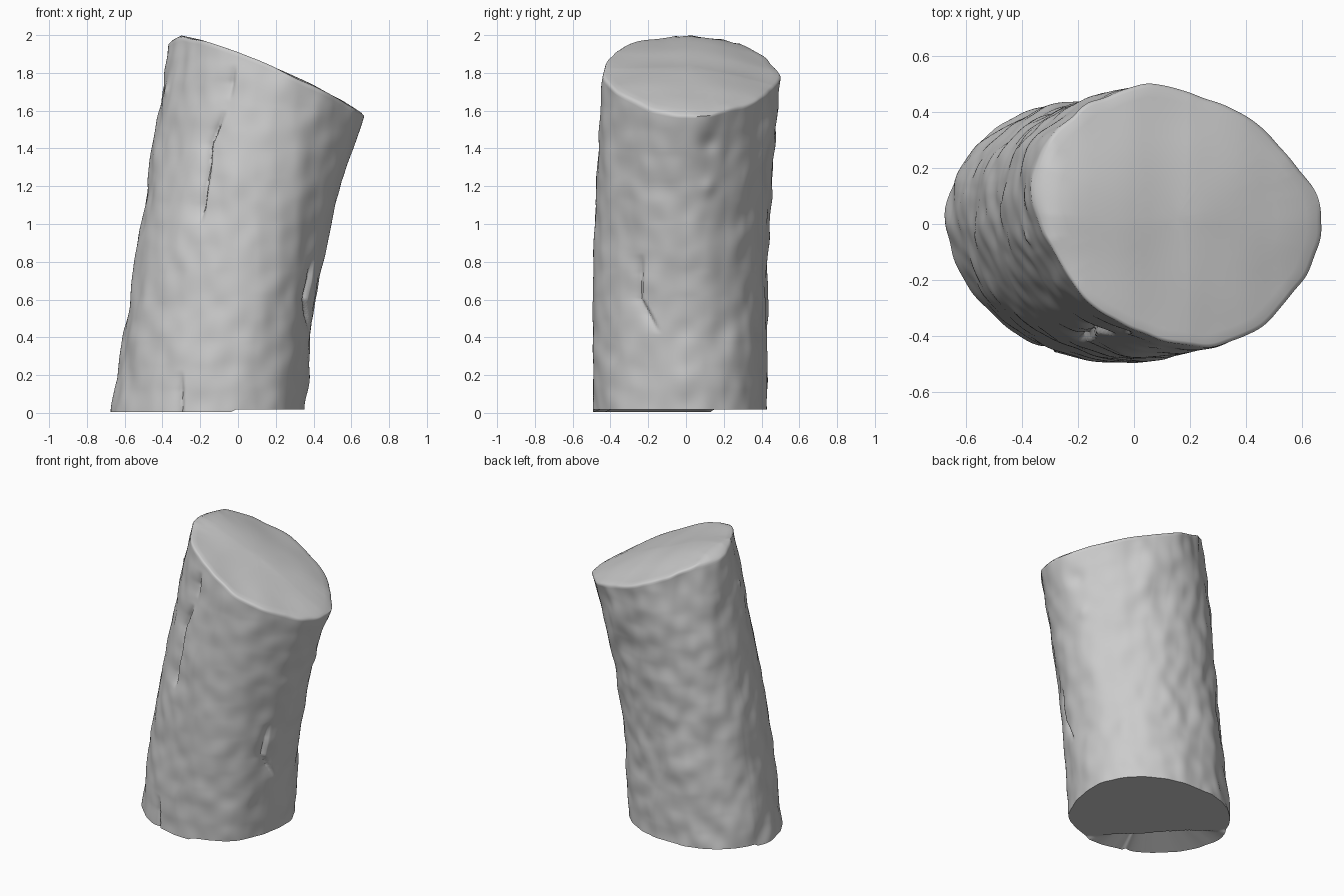
import bpy, bmesh, math
from math import pi, sin, cos
from mathutils import Vector, noise

if "Cube" in bpy.data.objects:
    bpy.data.objects.remove(bpy.data.objects["Cube"])

SEG, ROWS = 300, 150

# End outlines read counter-clockwise in plan
TOP = [(.665, -.03), (.645, .1), (.55, .23), (.4, .38), (.2, .468), (0, .49), (-.1, .47),
       (-.2, .41), (-.32, .3), (-.36, .18), (-.34, 0), (-.28, -.12), (-.15, -.28),
       (0, -.37), (.1, -.42), (.25, -.44), (.4, -.4), (.52, -.3), (.62, -.17)]
BOTTOM = [(.35, -.05), (.33, .15), (.2, .32), (0, .41), (-.2, .43), (-.4, .39), (-.55, .3),
          (-.64, .17), (-.665, .03), (-.64, -.12), (-.55, -.28), (-.42, -.39), (-.28, -.46),
          (-.12, -.485), (.05, -.475), (.2, -.4), (.3, -.25)]
# Height of the sloping saw cut, by x
CUT = [(-.5, 1.95), (-.36, 1.97), (-.3, 2.0), (-.2, 1.98), (0, 1.91), (.2, 1.83),
       (.4, 1.735), (.55, 1.655), (.7, 1.555)]
# Bark splits: (side, axis, depth, [(height, position)...])
SPLITS = [("front", 0, .035, [(1.0, -.2), (1.3, -.155), (1.42, -.15), (1.6, -.07)]),
          ("front", 0, .03, [(1.66, -.045), (1.84, -.015)]),
          ("front", 0, .025, [(-.1, -.3), (.1, -.3), (.22, -.3)]),
          ("right", 1, .028, [(.42, -.14), (.6, -.245), (.84, -.235)])]
# Local knots and dents: (x, y, z, radius, amount)
BUMPS = [(-.40, -.06, 1.71, .022, .05), (.6, .13, 1.42, .06, -.02), (.52, .12, 1.19, .05, .015),
         (-.04, -.48, 1.25, .15, .012), (.35, -.05, .15, .12, .01)]


def lerp_table(table, v):
    for (a, p), (b, q) in zip(table, table[1:]):
        if v <= b:
            return p + (q - p) * max(0, (v - a) / (b - a))
    return table[-1][1]


def outline(points, cx, cy):
    """Evenly sampled, softened polar outline."""
    pol = sorted((math.atan2(y - cy, x - cx) % (2 * pi), math.hypot(x - cx, y - cy))
                 for x, y in points)
    pol = ([(a - 2 * pi, r) for a, r in pol[-2:]] + pol
           + [(a + 2 * pi, r) for a, r in pol[:2]])
    rad = [lerp_table(pol, 2 * pi * i / SEG) for i in range(SEG)]
    for _ in range(2):
        rad = [sum(rad[(i + k) % SEG] for k in range(-4, 5)) / 9 for i in range(SEG)]
    return [Vector((cx + r * cos(2 * pi * i / SEG), cy + r * sin(2 * pi * i / SEG), 0))
            for i, r in enumerate(rad)]


def bottom_height(x, y, f=1):
    """Base with a broken, sloping lip towards the front left; f is the radial fraction."""
    s = (x + .155 + y + .03) * .707 + .24 + .03 * noise.noise((x * 6, y * 6, 3))
    step = min(1, max(0, s / .02))
    return .004 + .014 * step + .16 * (1 - f) * (1 - step)


def top_height(x, y, f=1):
    crown = .1 * (max(0, y) / .5) ** 1.5
    return lerp_table(CUT, x) - crown + .012 * noise.noise((x * 4, y * 4, 7)) - .003


def bark_offset(p, n):
    """Outward displacement of the bark at p."""
    rough = .75 + .5 * max(0, n.y * .7 - n.x * .5)
    d = .014 * rough * noise.noise((p.x * 5, p.y * 5, p.z * 3))
    d += .010 * rough * noise.noise((p.x * 10, p.y * 10, p.z * 8 + 9))
    for side, axis, depth, path in SPLITS:
        facing = -n.y if side == "front" else n.x
        lo, hi = path[0][0], path[-1][0]
        if facing > .3 and lo < p.z < hi:
            s = p[axis] - lerp_table(path, p.z)
            fade = min(1, (p.z - lo) / .1, (hi - p.z) / .1)
            d -= depth * fade * (math.exp(s / .03) if s < 0 else max(0, 1 - s / .016))
    for x, y, z, r, amt in BUMPS:
        q = (p - Vector((x, y, z))).length_squared / (r * r)
        if q < 9:
            d += amt * math.exp(-q)
    return d


top, bot = outline(TOP, .15, .02), outline(BOTTOM, -.155, -.03)
bm = bmesh.new()

# Bark wall
rings = []
for j in range(ROWS + 1):
    t = j / ROWS
    ring = []
    for i in range(SEG):
        a = 2 * pi * i / SEG
        n = Vector((cos(a), sin(a), 0))
        p = bot[i].lerp(top[i], t)
        p.x -= sin(pi * t) * (.008 + .025 * (1 + cos(a)))
        p.y -= sin(pi * t) * .022
        z0, z1 = bottom_height(bot[i].x, bot[i].y), top_height(top[i].x, top[i].y)
        p.z = z0 + (z1 - .012 - z0) * t
        p += n * bark_offset(p, n)
        ring.append(bm.verts.new(p))
    rings.append(ring)


def cap(edge, height, center, fractions, rim):
    """Concentric rings closing one end."""
    loops = []
    cx, cy = center
    for f in fractions:
        loop = []
        for v in edge:
            x, y = cx + (v.co.x - cx) * f, cy + (v.co.y - cy) * f
            loop.append(bm.verts.new((x, y, height(x, y, f) + (rim if f > .98 else 0))))
        loops.append(loop)
    return loops, bm.verts.new((cx, cy, height(cx, cy, 0)))


# Sawn top with softened rim, and broken base
steps = [.9, .8, .7, .6, .5, .4, .3, .2, .1]
fine = [1 - k / 40 for k in range(1, 39)]
up, up_mid = cap(rings[-1], top_height, (.15, .02), [.99, .97] + steps, -.004)
down, down_mid = cap(rings[0], bottom_height, (-.155, -.03), fine, 0)
stack = down[::-1] + rings + up
for lower, upper in zip(stack, stack[1:]):
    for i in range(SEG):
        k = (i + 1) % SEG
        bm.faces.new((lower[i], lower[k], upper[k], upper[i]))
for i in range(SEG):
    k = (i + 1) % SEG
    bm.faces.new((stack[-1][i], stack[-1][k], up_mid))
    bm.faces.new((stack[0][k], stack[0][i], down_mid))

mesh = bpy.data.meshes.new("log")
bm.to_mesh(mesh)
bm.free()
log = bpy.data.objects.new("log", mesh)
bpy.context.collection.objects.link(log)
bpy.context.view_layer.objects.active = log
log.select_set(True)
bpy.ops.object.shade_smooth_by_angle(angle=math.radians(60))
